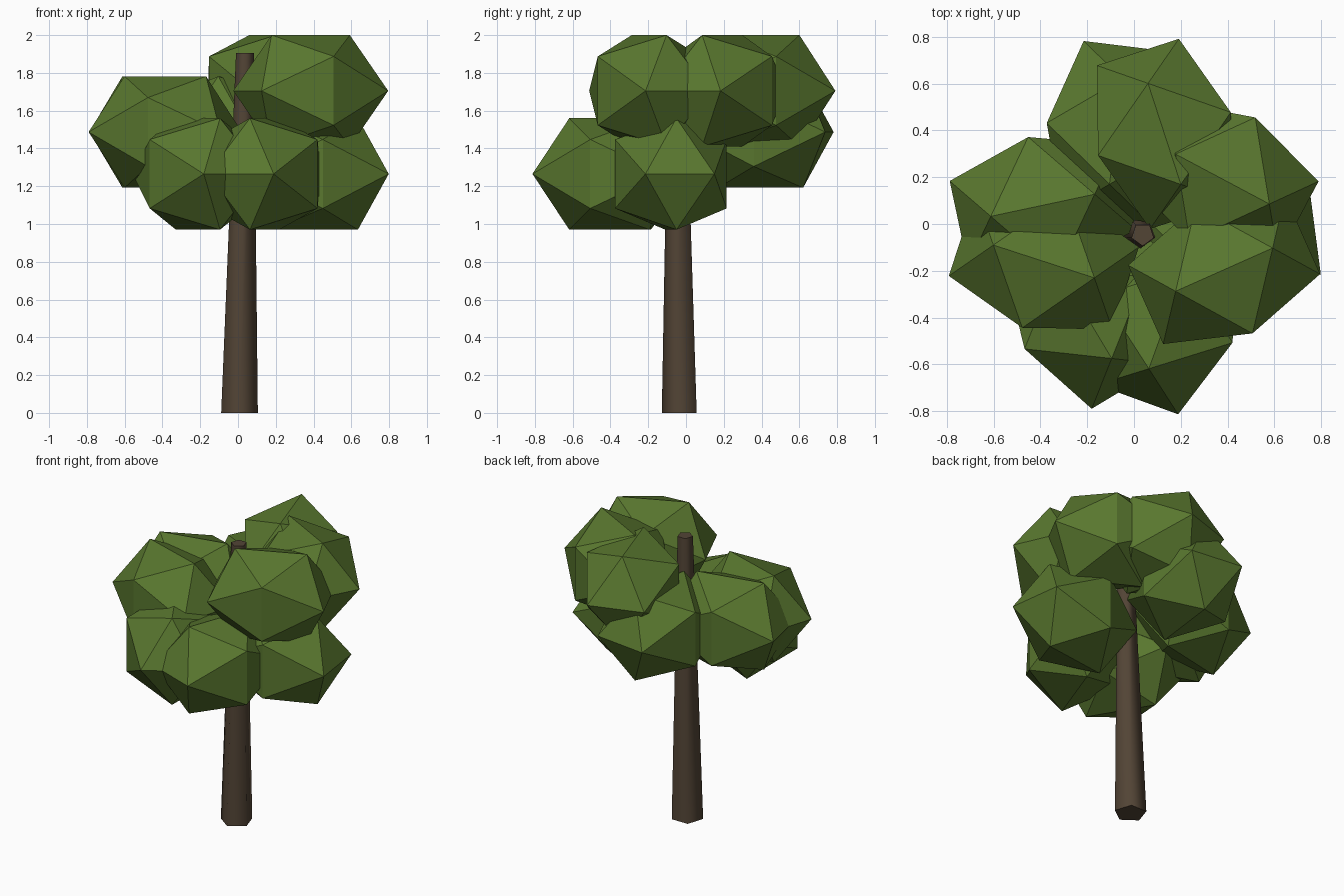
import bpy, bmesh, math
from mathutils import Matrix, Vector

cube = bpy.data.objects.get("Cube")
if cube:
    bpy.data.objects.remove(cube, do_unlink=True)


def make_material(name, colour):
    mat = bpy.data.materials.new(name)
    mat.use_nodes = True
    mat.diffuse_color = (*colour, 1)
    bsdf = mat.node_tree.nodes["Principled BSDF"]
    bsdf.inputs["Base Color"].default_value = (*colour, 1)
    bsdf.inputs["Roughness"].default_value = 0.9
    return mat


leaf_green = make_material("leaf green", (0.10, 0.185, 0.028))
bark_brown = make_material("bark brown", (0.085, 0.058, 0.036))


def add_object(name, bm, mat):
    bmesh.ops.recalc_face_normals(bm, faces=bm.faces)
    mesh = bpy.data.meshes.new(name)
    bm.to_mesh(mesh)
    bm.free()
    mesh.materials.append(mat)
    obj = bpy.data.objects.new(name, mesh)
    bpy.context.collection.objects.link(obj)
    return obj


# Trunk: a tapered five-sided post with a slight lean
def add_trunk():
    bm = bmesh.new()
    rings = []
    for x, y, z, radius in ((0.008, -0.026, 0, 0.102), (0.037, -0.044, 1.905, 0.05)):
        angles = [math.radians(72 * i - 90) for i in range(5)]
        rings.append([bm.verts.new((x + radius * math.cos(a), y + radius * math.sin(a), z))
                      for a in angles])
    low, high = rings
    for i in range(5):
        j = (i + 1) % 5
        bm.faces.new((low[i], low[j], high[j], high[i]))
    bm.faces.new(low)
    bm.faces.new(high)
    trunk = add_object("trunk", bm, bark_brown)
    bpy.ops.object.select_all(action="DESELECT")
    trunk.select_set(True)
    bpy.context.view_layer.objects.active = trunk
    bpy.ops.object.shade_smooth_by_angle(angle=math.radians(76))


# Leaf clump: a twenty-sided ball lying on its edges, stretched along one axis
def add_clump(name, x, y, z, turn):
    golden = (1 + math.sqrt(5)) / 2
    spin = Matrix.Rotation(math.radians(turn), 3, "Z")
    half = Vector((0.367, 0.298, 0.295)) / golden
    bm = bmesh.new()
    for a in (-1, 1):
        for b in (-golden, golden):
            for p in ((b, a, 0), (0, b, a), (a, 0, b)):
                point = Vector([p[i] * half[i] for i in range(3)])
                bm.verts.new(spin @ point + Vector((x, y, z)))
    bmesh.ops.convex_hull(bm, input=bm.verts)
    add_object(name, bm, leaf_green)


add_trunk()

# Three tiers of three clumps: x, y and turn in degrees
tiers = {
    "lower": (1.265, ((0.41, -0.08, 7.5), (0.141, -0.405, -110), (-0.212, -0.38, -59))),
    "middle": (1.487, ((-0.39, 0.08, -168), (-0.385, -0.16, 162), (-0.077, 0.395, 83))),
    "upper": (1.705, ((0.385, -0.195, 24), (0.378, 0.192, -28), (0.13, 0.385, 108))),
}
for tier, (height, clumps) in tiers.items():
    for number, (x, y, turn) in enumerate(clumps, 1):
        add_clump(f"{tier}_leaf_clump_{number}", x, y, height, turn)
